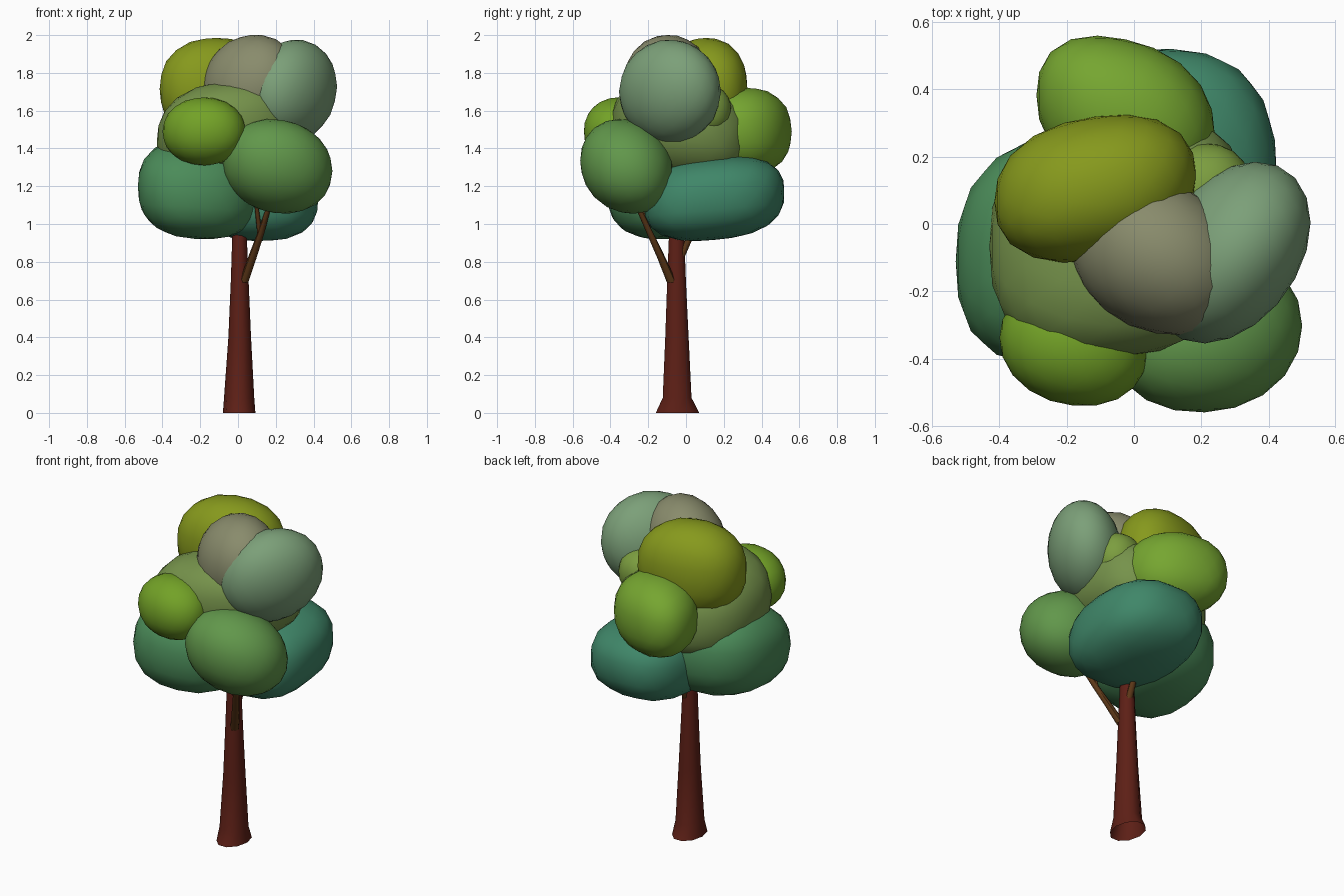
import bpy, bmesh, math
from mathutils import Vector

if "Cube" in bpy.data.objects:
    bpy.data.objects.remove(bpy.data.objects["Cube"])


def finish(bm, name, color):
    bmesh.ops.recalc_face_normals(bm, faces=bm.faces)
    me = bpy.data.meshes.new(name)
    bm.to_mesh(me)
    bm.free()
    for p in me.polygons:
        p.use_smooth = True
    mat = bpy.data.materials.new(name)
    mat.diffuse_color = (*color, 1)
    mat.use_nodes = True
    mat.node_tree.nodes["Principled BSDF"].inputs["Base Color"].default_value = mat.diffuse_color
    me.materials.append(mat)
    ob = bpy.data.objects.new(name, me)
    bpy.context.collection.objects.link(ob)
    bpy.context.view_layer.objects.active = ob
    ob.select_set(True)
    bpy.ops.object.shade_smooth_by_angle(angle=math.radians(50))
    ob.select_set(False)
    return ob


def leaf_clump(name, center, radii, lean, power, color):
    """Ellipsoid, boxier with higher power; lean = (xy, xz, yz) correlation of its tilt."""
    bm = bmesh.new()
    bmesh.ops.create_icosphere(bm, subdivisions=3, radius=1)
    a, b, c = lean
    l22 = math.sqrt(1 - a * a)
    l32 = (c - a * b) / l22
    l33 = math.sqrt(1 - b * b - l32 * l32)
    for v in bm.verts:
        p = v.co / sum(abs(k) ** power for k in v.co) ** (1 / power)
        v.co = Vector((p.x, a * p.x + l22 * p.y, b * p.x + l32 * p.y + l33 * p.z))
    size = [max(abs(v.co[i]) for v in bm.verts) for i in range(3)]
    for v in bm.verts:
        v.co = Vector([center[i] + v.co[i] / size[i] * radii[i] for i in range(3)])
    finish(bm, name, color)


def tapered_tube(name, rings, sides, color):
    """Horizontal rings (x, y, z, radius x, radius y) bridged into a limb, open at its foot."""
    bm = bmesh.new()
    loops = []
    for x, y, z, rx, ry in rings:
        loops.append([bm.verts.new((x + rx * math.cos(t), y + ry * math.sin(t), z))
                      for t in (2 * math.pi * i / sides for i in range(sides))])
    for lo, hi in zip(loops, loops[1:]):
        for i in range(sides):
            j = (i + 1) % sides
            bm.faces.new((lo[i], lo[j], hi[j], hi[i]))
    bm.faces.new(loops[-1])
    finish(bm, name, color)


# Trunk with flared foot
bark = (0.11, 0.014, 0.008)
tapered_tube("trunk", [
    (0.006, -0.045, 0.0, 0.086, 0.121),
    (0.006, -0.047, 0.08, 0.080, 0.080),
    (0.009, -0.048, 0.4, 0.060, 0.065),
    (0.009, -0.050, 0.7, 0.047, 0.052),
    (0.008, -0.050, 0.95, 0.038, 0.042),
    (0.0, -0.045, 1.35, 0.022, 0.025)], 10, bark)

# Branches
twig = (0.11, 0.04, 0.009)
tapered_tube("front_branch", [
    (0.030, -0.075, 0.69, 0.024, 0.026),
    (0.075, -0.130, 0.82, 0.023, 0.022),
    (0.12, -0.19, 0.95, 0.019, 0.018),
    (0.16, -0.25, 1.08, 0.013, 0.014),
    (0.19, -0.29, 1.18, 0.010, 0.010)], 8, twig)
tapered_tube("front_branch_fork", [
    (0.118, -0.18, 0.93, 0.014, 0.014),
    (0.102, -0.23, 1.06, 0.011, 0.011),
    (0.09, -0.26, 1.16, 0.009, 0.009)], 8, twig)
tapered_tube("back_branch", [
    (0.015, -0.04, 0.80, 0.022, 0.022),
    (0.02, 0.012, 0.91, 0.018, 0.018),
    (0.04, 0.08, 1.05, 0.012, 0.012)], 8, twig)

# Foliage: name, centre, half sizes, lean, boxiness, colour
clumps = [
    ("top_foliage", (0.065, -0.095, 1.74), (0.255, 0.235, 0.26), (-0.2, 0.1, 0), 2.1, (0.25, 0.26, 0.15)),
    ("upper_right_foliage", (0.285, -0.085, 1.70), (0.24, 0.27, 0.275), (0.33, 0.1, 0), 2.0, (0.20, 0.35, 0.19)),
    ("upper_back_foliage", (-0.115, 0.105, 1.715), (0.30, 0.22, 0.27), (0.18, 0, 0), 2.3, (0.24, 0.32, 0.012)),
    ("middle_foliage", (-0.045, -0.03, 1.475), (0.385, 0.37, 0.29), (0.1, 0.15, -0.15), 2.5, (0.18, 0.29, 0.07)),
    ("small_side_foliage", (0.21, 0.10, 1.6), (0.14, 0.14, 0.14), (0, 0, 0), 2.2, (0.20, 0.34, 0.05)),
    ("front_left_foliage", (-0.18, -0.36, 1.49), (0.22, 0.18, 0.18), (-0.12, 0, 0), 2.1, (0.17, 0.36, 0.02)),
    ("front_right_foliage", (0.21, -0.315, 1.305), (0.29, 0.245, 0.25), (0.05, -0.1, -0.12), 2.1, (0.12, 0.31, 0.07)),
    ("lower_left_foliage", (-0.205, -0.07, 1.185), (0.325, 0.345, 0.265), (0.12, -0.05, 0.1), 2.5, (0.07, 0.26, 0.10)),
    ("lower_back_foliage", (0.115, 0.15, 1.135), (0.31, 0.37, 0.225), (-0.05, 0, 0.15), 2.6, (0.05, 0.24, 0.14)),
    ("back_foliage", (-0.025, 0.325, 1.49), (0.265, 0.235, 0.23), (-0.25, 0, 0), 2.3, (0.18, 0.38, 0.03)),
]
for clump in clumps:
    leaf_clump(*clump)
